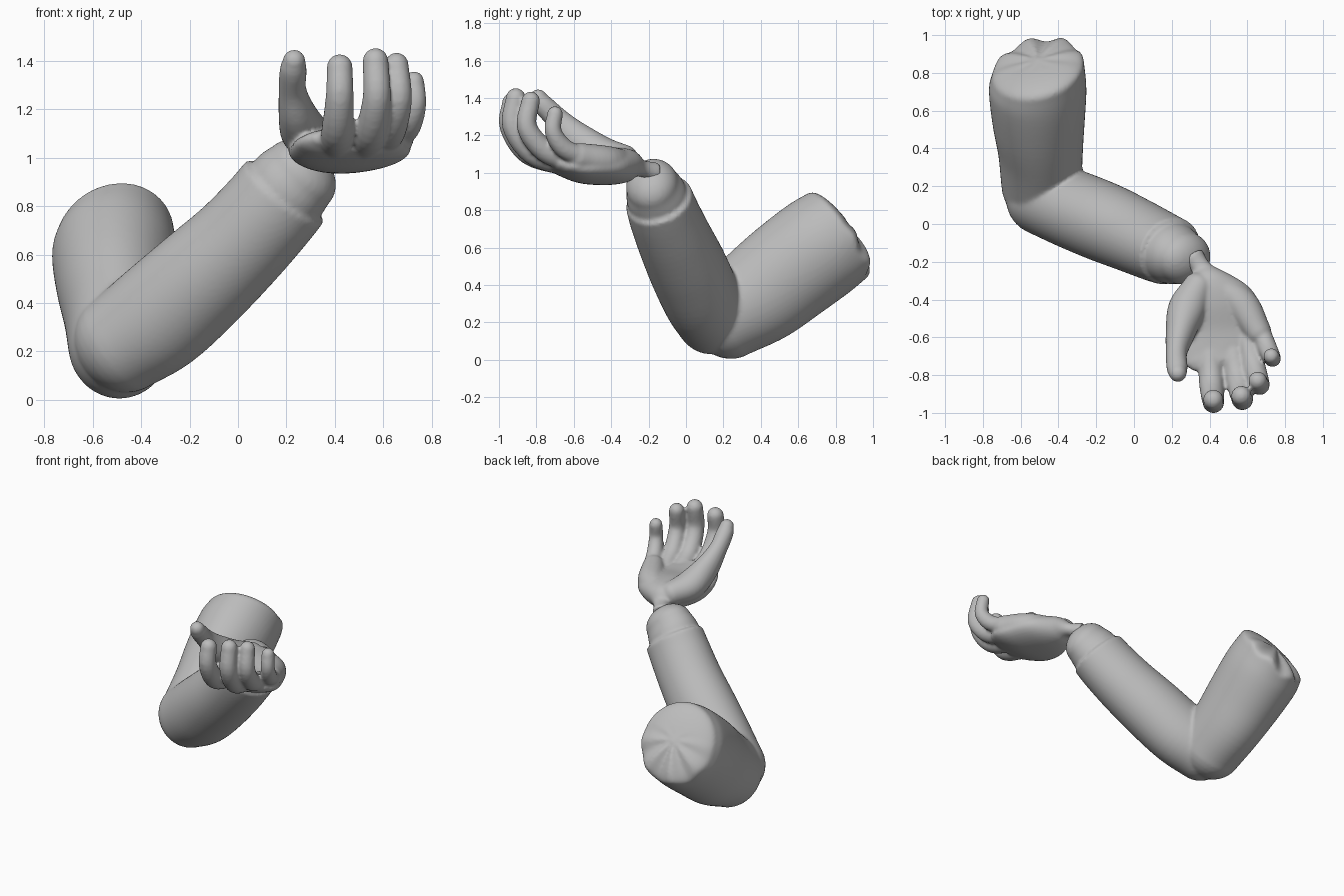
import bpy, bmesh, math
from mathutils import Vector

cube = bpy.data.objects.get("Cube")
if cube:
    bpy.data.objects.remove(cube, do_unlink=True)

gray = bpy.data.materials.new("plain_gray")
gray.use_nodes = True
gray.diffuse_color = (0.5, 0.5, 0.5, 1)
gray.node_tree.nodes["Principled BSDF"].inputs["Base Color"].default_value = (0.5, 0.5, 0.5, 1)


def spline(points, steps):
    """Catmull-Rom samples through (x, y, z, half width, half depth)."""
    p = [Vector(q) for q in points]
    p = [p[0] * 2 - p[1]] + p + [p[-1] * 2 - p[-2]]
    out = []
    for i in range(1, len(p) - 2):
        a, b, c, d = p[i - 1:i + 3]
        for k in range(steps):
            t = k / steps
            out.append((b * 2 + (c - a) * t + (a * 2 - b * 5 + c * 4 - d) * t ** 2
                        + (b * 3 - a - c * 3 + d) * t ** 3) * 0.5)
    return out + [p[-2]]


def loft(bm, points, hint, start=0.0, end=1.0, n=32, steps=5):
    """Elliptical tube with domed ends; start and end are dome depths."""
    s = spline(points, steps)
    c = [Vector(q[:3]) for q in s]
    frames = []
    for i, q in enumerate(s):
        t = (c[min(i + 1, len(c) - 1)] - c[max(i - 1, 0)]).normalized()
        side = Vector(hint)
        side = (side - t * side.dot(t)).normalized()
        frames.append((c[i], t, side, t.cross(side), q[3], q[4]))

    def dome(frame, depth, sign):
        o, t, u, v, a, b = frame
        rings = []
        for k in range(1, 9):
            f = k / 8 * math.pi * 0.495
            m = math.cos(f)
            rings.append((o + t * sign * depth * min(a, b) * math.sin(f), t, u, v, a * m, b * m))
        return rings

    rings = dome(frames[0], start, -1)[::-1] + frames + dome(frames[-1], end, 1)
    loops = []
    for o, t, u, v, a, b in rings:
        loops.append([bm.verts.new(o + u * a * math.cos(w) + v * b * math.sin(w))
                      for w in (2 * math.pi * j / n for j in range(n))])
    for r, q in zip(loops, loops[1:]):
        for j in range(n):
            bm.faces.new((r[j], r[(j + 1) % n], q[(j + 1) % n], q[j]))
    bm.faces.new(loops[0][::-1])
    bm.faces.new(loops[-1])


def finish(name, bm, voxel, softness):
    """Make the object and fuse its overlapping tubes into one smooth skin."""
    bmesh.ops.recalc_face_normals(bm, faces=bm.faces[:])
    mesh = bpy.data.meshes.new(name)
    bm.to_mesh(mesh)
    bm.free()
    mesh.materials.append(gray)
    ob = bpy.data.objects.new(name, mesh)
    bpy.context.collection.objects.link(ob)
    remesh = ob.modifiers.new("fuse", "REMESH")
    remesh.mode = "VOXEL"
    remesh.voxel_size = voxel
    remesh.use_smooth_shade = True
    smooth = ob.modifiers.new("soften", "SMOOTH")
    smooth.factor = 0.5
    smooth.iterations = softness


# Upper arm, from the shoulder end down to the elbow
bm = bmesh.new()
loft(bm, [(-0.51, 0.81, 0.665, 0.245, 0.275), (-0.51, 0.71, 0.595, 0.258, 0.285),
          (-0.505, 0.55, 0.475, 0.245, 0.282), (-0.495, 0.39, 0.35, 0.225, 0.27),
          (-0.49, 0.21, 0.232, 0.212, 0.237)], (1, 0, 0), start=0.3, end=0.95, n=64)
# Slanted shoulder end, gathered into folds on its lower side
centre, axis = Vector((-0.51, 0.81, 0.665)), Vector((0, 0.81, 0.58))
for v in bm.verts:
    off = v.co - centre
    d = off.dot(axis)
    weight = max(0, min(1, (d + 0.12) / 0.12))
    flat = off - axis * d
    low = flat.dot(Vector((0, 0.58, -0.81)))
    fold = math.sin(math.atan2(low, flat.x) * 8) * max(0, low + 0.08) * 0.06
    v.co += axis * weight * (0.2 * off.x + fold)

# Forearm, ending in a stepped lip
side = (0, 1, 0)
loft(bm, [(-0.48, 0.14, 0.235, 0.2, 0.212), (-0.33, 0.08, 0.34, 0.208, 0.23),
          (-0.16, 0.01, 0.49, 0.21, 0.225), (0, -0.06, 0.64, 0.2, 0.212),
          (0.12, -0.115, 0.77, 0.19, 0.206), (0.19, -0.145, 0.855, 0.182, 0.204)],
     side, start=0.95, end=0.15, n=48)

# Rounded wrist stub inside the lip, tapering to the hand
loft(bm, [(0.15, -0.13, 0.81, 0.16, 0.17), (0.21, -0.16, 0.88, 0.162, 0.178),
          (0.26, -0.18, 0.93, 0.142, 0.165)], side, end=0.85, n=40)
finish("arm", bm, 0.012, 4)

# Hand: thin neck and palm
bm = bmesh.new()
across = (1, 0, 0)
loft(bm, [(0.31, -0.17, 1.0, 0.06, 0.06), (0.36, -0.24, 1.025, 0.055, 0.045),
          (0.385, -0.3, 1.04, 0.12, 0.085), (0.42, -0.41, 1.035, 0.215, 0.1),
          (0.455, -0.55, 1.03, 0.245, 0.088), (0.48, -0.66, 1.05, 0.24, 0.068),
          (0.495, -0.71, 1.065, 0.205, 0.056)], across, end=0.8)
# Outer heel of the palm
loft(bm, [(0.46, -0.34, 1.05, 0.07, 0.075), (0.57, -0.43, 1.06, 0.09, 0.085),
          (0.655, -0.57, 1.085, 0.072, 0.075)], across, start=0.9)
# Thumb
loft(bm, [(0.34, -0.33, 1.07, 0.08, 0.08), (0.28, -0.45, 1.1, 0.1, 0.095),
          (0.245, -0.58, 1.18, 0.078, 0.09), (0.225, -0.68, 1.28, 0.057, 0.064),
          (0.228, -0.76, 1.36, 0.056, 0.056), (0.232, -0.79, 1.4, 0.047, 0.047)],
     across, start=0.9)
# Fingers: base, knuckle, bend and tip, then thickness
fingers = [
    ((0.4, -0.66, 1.05), (0.41, -0.84, 1.11), (0.42, -0.94, 1.25), (0.42, -0.93, 1.375), 0.058),
    ((0.52, -0.66, 1.05), (0.55, -0.82, 1.11), (0.573, -0.925, 1.25), (0.568, -0.91, 1.4), 0.058),
    ((0.6, -0.61, 1.06), (0.635, -0.755, 1.12), (0.665, -0.85, 1.245), (0.655, -0.83, 1.385), 0.054),
    ((0.66, -0.54, 1.08), (0.703, -0.65, 1.13), (0.732, -0.71, 1.22), (0.727, -0.7, 1.315), 0.046),
]
for *joints, r in fingers:
    loft(bm, [(*j, r * k, r * k) for j, k in zip(joints, (1.1, 1.14, 1.0, 0.92))],
         across, start=0.8, n=20)
finish("hand", bm, 0.01, 6)
